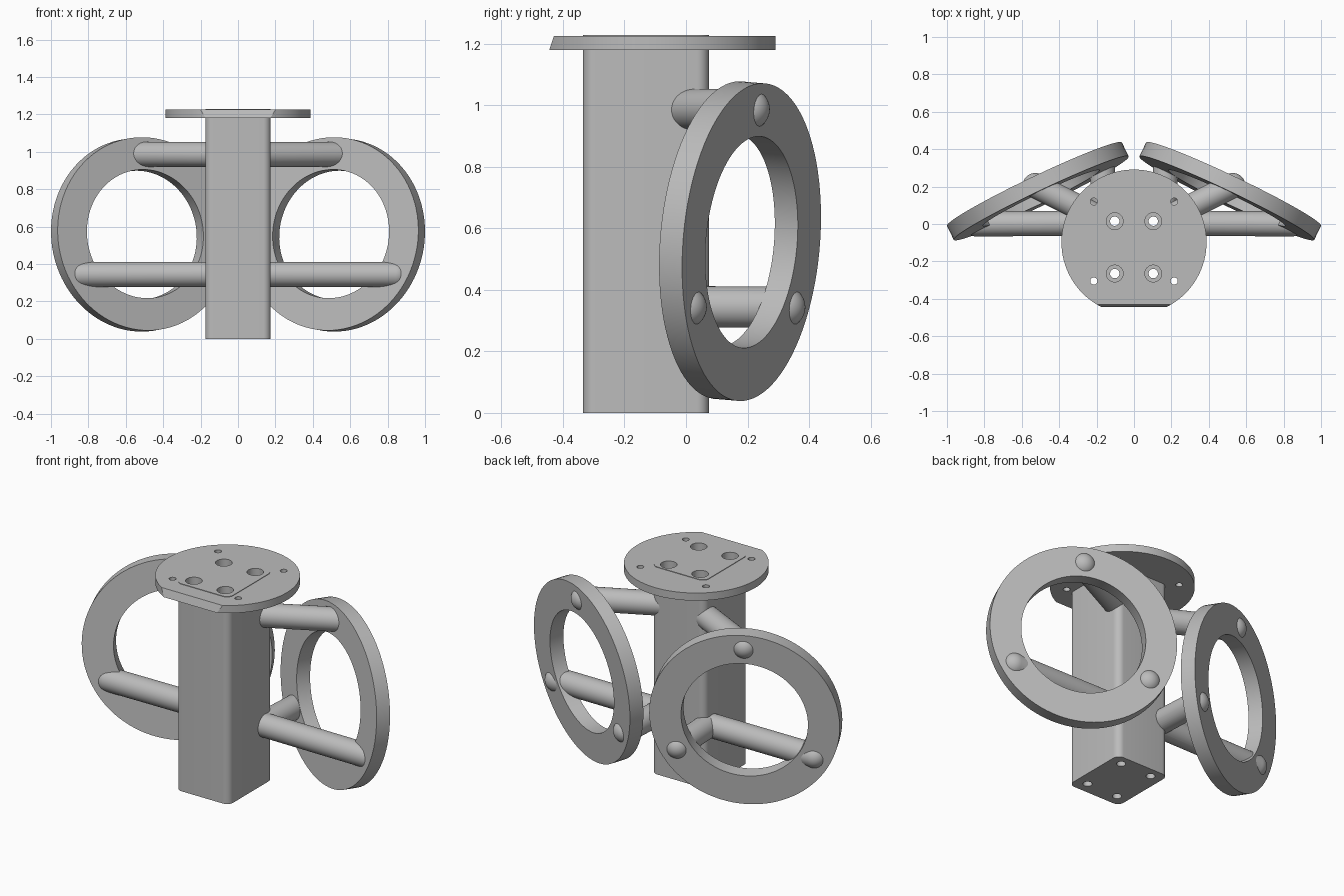
import bpy, bmesh, math
from mathutils import Vector, Matrix

if "Cube" in bpy.data.objects:
    bpy.data.objects.remove(bpy.data.objects["Cube"])

grey = bpy.data.materials.new("light_grey")
grey.diffuse_color = (0.50, 0.50, 0.50, 1)
grey.use_nodes = True
grey.node_tree.nodes["Principled BSDF"].inputs["Base Color"].default_value = grey.diffuse_color


def finish(name, bm):
    bmesh.ops.remove_doubles(bm, verts=bm.verts, dist=1e-5)
    bmesh.ops.recalc_face_normals(bm, faces=bm.faces)
    me = bpy.data.meshes.new(name)
    bm.to_mesh(me)
    bm.free()
    me.materials.append(grey)
    ob = bpy.data.objects.new(name, me)
    bpy.context.collection.objects.link(ob)
    return ob


def lathe(name, profile, matrix, steps, closed=False):
    """Spin (radius, height) points round local z."""
    bm = bmesh.new()
    vs = [bm.verts.new((r, 0, h)) for r, h in profile]
    es = [bm.edges.new(p) for p in zip(vs, vs[1:])]
    if closed:
        es.append(bm.edges.new((vs[-1], vs[0])))
    bmesh.ops.spin(bm, geom=vs + es, cent=(0, 0, 0), axis=(0, 0, 1),
                   angle=math.tau, steps=steps, use_merge=True)
    bm.transform(matrix)
    return finish(name, bm)


def prism(name, outline, z0, z1):
    bm = bmesh.new()
    f = bm.faces.new([bm.verts.new((x, y, z0)) for x, y in outline])
    up = bmesh.ops.extrude_face_region(bm, geom=[f])["geom"]
    bmesh.ops.translate(bm, vec=(0, 0, z1 - z0),
                        verts=[v for v in up if isinstance(v, bmesh.types.BMVert)])
    return finish(name, bm)


def cut(ob, cutter):
    m = ob.modifiers.new("cut", 'BOOLEAN')
    m.operation, m.solver, m.object = 'DIFFERENCE', 'EXACT', cutter
    bpy.context.view_layer.objects.active = ob
    bpy.ops.object.modifier_apply(modifier=m.name)


def arc(cx, cy, r, a0, a1, n):
    return [(cx + r * math.cos(math.radians(a0 + (a1 - a0) * i / n)),
             cy + r * math.sin(math.radians(a0 + (a1 - a0) * i / n))) for i in range(n + 1)]


# Square column with rounded corners
HX, Y0, Y1, CR = 0.175, -0.335, 0.075, 0.04
outline = (arc(HX - CR, Y1 - CR, CR, 0, 90, 8) + arc(-HX + CR, Y1 - CR, CR, 90, 180, 8)
           + arc(-HX + CR, Y0 + CR, CR, 180, 270, 8) + arc(HX - CR, Y0 + CR, CR, 270, 360, 8))
column = prism("column", outline, 0, 1.228)

# Round mounting plate with one slanted flat edge
plate = prism("mounting_plate", arc(0, -0.097, 0.388, 0, 360 * 95 / 96, 95), 1.18, 1.225)
bm = bmesh.new()
bm.from_mesh(plate.data)
cutres = bmesh.ops.bisect_plane(bm, geom=bm.verts[:] + bm.edges[:] + bm.faces[:],
                                plane_co=(0, -0.437, 1.2025), plane_no=(0, -1, 0.33),
                                clear_outer=True)
bmesh.ops.holes_fill(bm, edges=[e for e in bm.edges if e.is_boundary])
bmesh.ops.recalc_face_normals(bm, faces=bm.faces)
bm.to_mesh(plate.data)
bm.free()

# Rings, each with three round-ended struts
parts = [column, plate]
struts = []
R, RI, T, RB, SR = 0.518, 0.345, 0.083, 0.43, 0.067
for s, side in ((1, "right"), (-1, "left")):
    a = math.radians(25.5)
    n = Vector((s * math.sin(a), math.cos(a), -0.077)).normalized()
    u = (Vector((0, 0, 1)) - n * n.z).normalized()
    w = u.cross(n)
    mid = Vector((s * 0.532, 0.213, 0.555)) - n * T / 2
    frame = Matrix.Translation(mid) @ Matrix((w, u, n)).transposed().to_4x4()
    parts.append(lathe("ring_" + side,
                       [(RI, -T / 2), (R, -T / 2), (R, T / 2), (RI, T / 2)], frame, 96, True))
    outward = w * (1 if w.x * s > 0 else -1)
    c30 = math.cos(math.radians(30))
    ends = {
        "upper_strut_": (mid + u * RB, Vector((0, -0.06, 0.985))),
        "outer_strut_": (mid + (outward * c30 - u * 0.5) * RB, Vector((0, 0.005, 0.345))),
        "inner_strut_": (mid + (-outward * c30 - u * 0.5) * RB, Vector((s * 0.155, 0, 0.345))),
    }
    for name, (tip, root) in ends.items():
        d = tip - root
        prof = [(0, 0), (SR, 0)] + [(r, d.length + h) for r, h in arc(0, 0, SR, 0, 90, 10)]
        prof[-1] = (0, d.length + SR)
        m = Matrix.Translation(root) @ d.to_track_quat('Z', 'Y').to_matrix().to_4x4()
        struts.append(lathe(name + side, prof, m, 40))

# Bolt holes: counterbored ones through the column, plain ones in the plate rim
cutters = []
for sx in (-1, 1):
    for y in (0.015, -0.265):
        bore = [(0, -0.1), (0.025, -0.1), (0.025, 1.13), (0.045, 1.13), (0.045, 1.4), (0, 1.4)]
        c = lathe("bore_cutter", bore, Matrix.Translation((sx * 0.103, y, 0)), 32)
        cutters.append(c)
        for ob in [column, plate] + struts:
            cut(ob, c)
    for y in (0.12, -0.305):
        hole = [(0, 1.1), (0.019, 1.1), (0.019, 1.4), (0, 1.4)]
        c = lathe("rim_cutter", hole, Matrix.Translation((sx * 0.215, y, 0)), 24)
        cutters.append(c)
        cut(plate, c)
for c in cutters:
    bpy.data.objects.remove(c)

# Smooth curved faces, keep edges sharp
bpy.ops.object.select_all(action='DESELECT')
for ob in parts + struts:
    ob.select_set(True)
bpy.context.view_layer.objects.active = column
bpy.ops.object.shade_smooth_by_angle(angle=math.radians(30))
